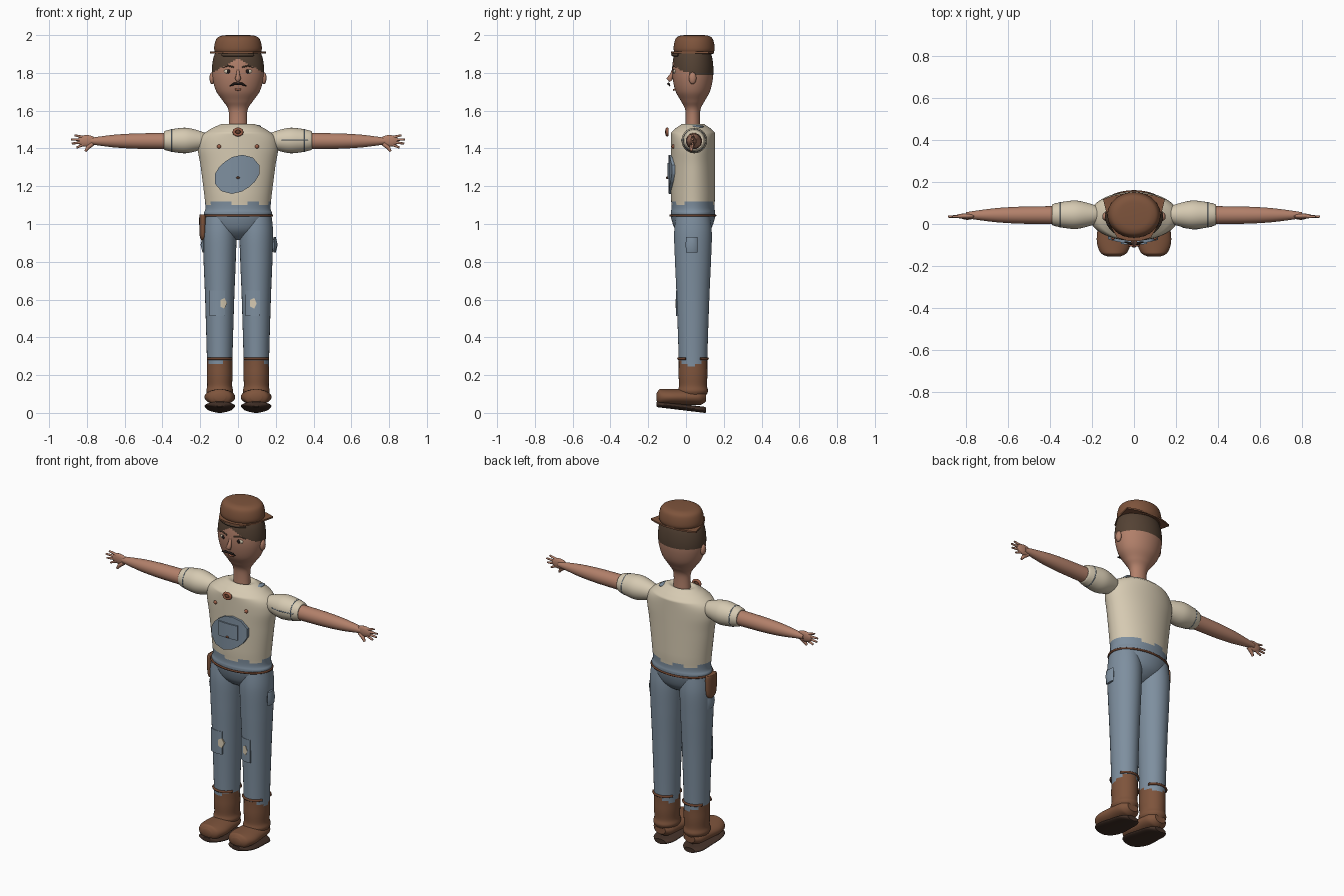
import bpy, bmesh, math
from mathutils import Vector

cube = bpy.data.objects.get("Cube")
if cube:
    bpy.data.objects.remove(cube)


def material(name, *rgb):
    linear = [((c / 255 + .055) / 1.055) ** 2.4 for c in rgb] + [1]
    mat = bpy.data.materials.new(name)
    mat.use_nodes = True
    mat.diffuse_color = linear
    mat.node_tree.nodes["Principled BSDF"].inputs["Base Color"].default_value = linear
    return mat


CREAM = material("cream_cloth", 214, 202, 178)
DENIM = material("blue_denim", 126, 143, 159)
LEATHER = material("brown_leather", 126, 84, 60)
SKIN = material("skin", 178, 128, 106)
HAIR = material("dark_hair", 84, 66, 52)
SOLE = material("dark_sole", 66, 48, 39)
STRAP = material("strap_brown", 104, 64, 44)
BLACK = material("near_black", 35, 28, 26)
COPPER = material("copper", 160, 98, 74)


def finish(bm, name, mats, rule=None):
    """Turn a bmesh into a shaded object, with an optional colour rule."""
    bmesh.ops.recalc_face_normals(bm, faces=bm.faces)
    if rule:
        for face in bm.faces:
            face.material_index = int(rule(face.calc_center_median()))
    mesh = bpy.data.meshes.new(name)
    bm.to_mesh(mesh)
    bm.free()
    for mat in mats:
        mesh.materials.append(mat)
    obj = bpy.data.objects.new(name, mesh)
    bpy.context.collection.objects.link(obj)
    for other in bpy.context.selected_objects:
        other.select_set(False)
    bpy.context.view_layer.objects.active = obj
    obj.select_set(True)
    bpy.ops.object.shade_smooth_by_angle(angle=math.radians(40))


def spline(rows, steps):
    """Smooth curve through rows of numbers."""
    rows = [Vector(row) for row in rows]
    out = []
    for i in range(len(rows) - 1):
        b, c = rows[i], rows[i + 1]
        a, d = rows[max(i - 1, 0)], rows[min(i + 2, len(rows) - 1)]
        for k in range(steps):
            t = k / steps
            out.append(b + t / 2 * (c - a + t * (2 * a - 5 * b + 4 * c - d + t * (3 * (b - c) + d - a))))
    return out + [rows[-1]]


def loft(name, axis, rows, centre, mats, rule=None, ratio=1, deepest=1, lean=0, side=1, steps=8, sides=48):
    """Skin over (position, radius) rows; the second radius follows the ratio up to the deepest."""
    bm = bmesh.new()
    loops = []
    for pos, radius in spline(rows, steps):
        loop = []
        for k in range(sides):
            angle = 2 * math.pi * k / sides
            a = centre[0] + radius * math.cos(angle)
            b = centre[1] + lean * pos + min(radius * ratio, deepest) * math.sin(angle)
            x, y, z = {"x": (pos, a, b), "y": (a, pos, b), "z": (a, b, pos)}[axis]
            loop.append(bm.verts.new((x * side, y, z)))
        loops.append(loop)
    for low, high in zip(loops, loops[1:]):
        for k in range(sides):
            bm.faces.new((low[k], low[k - 1], high[k - 1], high[k]))
    bm.faces.new(loops[0])
    bm.faces.new(loops[-1])
    finish(bm, name, mats, rule)


def thicken(bm, offset):
    """Extrude a sheet into a closed slab."""
    for item in bmesh.ops.extrude_face_region(bm, geom=bm.faces[:])["geom"]:
        if isinstance(item, bmesh.types.BMVert):
            item.co += Vector(offset)


def plate(name, outline, mat, column, lift, thick=.008):
    """Outline in x and z, wrapped on the front of an elliptic column."""
    cx, cy, rx, ry = column
    bm = bmesh.new()
    bm.faces.new([bm.verts.new((x, 0, z)) for x, z in outline])
    for i in range(-16, 17):
        bmesh.ops.bisect_plane(bm, geom=bm.verts[:] + bm.edges[:] + bm.faces[:],
                               plane_co=(i / 80, 0, 0), plane_no=(1, 0, 0))
    for vert in bm.verts:
        across = min(abs(vert.co.x - cx) / rx, .98)
        vert.co.y = cy - ry * math.sqrt(1 - across ** 2) - lift
    thicken(bm, (0, thick, 0))
    finish(bm, name, [mat])


def tube(name, points, radius, mat, cyclic=False, taper=None):
    curve = bpy.data.curves.new(name, "CURVE")
    curve.dimensions = "3D"
    curve.bevel_depth, curve.bevel_resolution, curve.use_fill_caps = radius, 2, True
    line = curve.splines.new("POLY")
    line.points.add(len(points) - 1)
    for i, (point, target) in enumerate(zip(points, line.points)):
        target.co = (*point, 1)
        target.radius = taper[i] if taper else 1
    line.use_cyclic_u, line.use_smooth = cyclic, True
    curve.materials.append(mat)
    bpy.context.collection.objects.link(bpy.data.objects.new(name, curve))


def ball(name, centre, size, mat):
    bm = bmesh.new()
    bmesh.ops.create_uvsphere(bm, u_segments=16, v_segments=10, radius=1)
    for vert in bm.verts:
        vert.co = Vector(centre) + vert.co * Vector(size)
    finish(bm, name, [mat])


def oval(cx, cy, rx, ry, count, start=0, sweep=360, wobble=0):
    """Points along an ellipse or an arc of one, as pairs."""
    points = []
    for k in range(count):
        angle = math.radians(start + sweep * k / count)
        grow = 1 + wobble * math.sin(2 * angle)
        points.append((cx + rx * grow * math.cos(angle), cy + ry * grow * math.sin(angle)))
    return points


def level(pairs, z):
    return [(x, y, z) for x, y in pairs]


def rect(x, z, wide, tall):
    return [(x + i * wide / 2, z + j * tall / 2) for i, j in ((-1, -1), (1, -1), (1, 1), (-1, 1))]


# Torso: shirt with a ragged hem over the waist of the trousers
loft("torso", "z", [(.915, .04), (.94, .1), (.98, .15), (1.05, .18), (1.1, .173), (1.3, .197), (1.4, .213),
                    (1.46, .2), (1.5, .15), (1.52, .11), (1.53, .08), (1.52, .05)], (0, .037), [CREAM, DENIM],
     rule=lambda c: c.z < 1.11 + .008 * math.sin(40 * c.x + 25 * c.y), ratio=.66, deepest=.117, sides=64)
tube("belt", level(oval(0, .036, .181, .119, 48), 1.045), .006, STRAP, cyclic=True)
loft("belt_pouch", "z", [(.91, .006), (.94, .018), (1.04, .02), (1.05, .014)], (-.185, .03), [LEATHER], ratio=2.3)

# Neck and head, with the hair coloured above the hairline
loft("head", "z", [(1.5, .05), (1.6, .05), (1.65, .079), (1.7, .114), (1.76, .133), (1.82, .138), (1.88, .13),
                   (1.93, .11)], (0, .036), [SKIN, HAIR], ratio=.79, sides=64,
     rule=lambda c: c.z > (1.79 if c.y > .02 else 1.875 - .55 * abs(c.x)))
tube("nose", [(0, -.062, 1.83), (0, -.076, 1.79), (0, -.088, 1.77), (0, -.08, 1.757)], .016, SKIN,
     taper=[.4, .6, 1, .6])
tube("lips", [(-.016, -.062, 1.712), (0, -.064, 1.71), (.016, -.062, 1.712)], .005, COPPER)

# Flat crowned cap with a flaring brim and a short dark visor
loft("cap_crown", "z", [(1.9, .116), (1.925, .126), (1.96, .122), (1.985, .11), (1.997, .085), (2, .05)],
     (0, .043), [LEATHER], ratio=.86)
brim = bmesh.new()
half = [(.03, -.08), (.08, -.065), (.118, 0), (.147, .118), (.1, .135), (.04, .147)]
brim.faces.new([brim.verts.new((x, y, 1.903)) for x, y in half + [(-x, y) for x, y in reversed(half)]])
thicken(brim, (0, 0, .009))
finish(brim, "cap_brim", [LEATHER])
tube("cap_visor", level(oval(0, .04, .115, .11, 16, start=225, sweep=95), 1.896), .009, HAIR)

# Shirt details
belly = (0, .038, .22, .118)
plate("belly_patch", oval(-.005, 1.263, .118, .1, 14, wobble=.14), DENIM, belly, lift=.012, thick=.016)
plate("belly_pocket", rect(0, 1.28, .125, .085), DENIM, belly, lift=.019)
ball("pocket_button", (0, -.1, 1.245), (.01, .006, .006), STRAP)
tube("brooch_ring", [(x, -.1, z) for x, z in oval(0, 1.487, .022, .016, 12)], .008, COPPER, cyclic=True)
ball("brooch_stone", (0, -.102, 1.487), (.013, .01, .012), STRAP)
ball("shoulder_patch", (.105, .06, 1.516), (.016, .035, .008), DENIM)
tube("sleeve_stitch", [(.23, -.015, 1.445), (.29, -.024, 1.445), (.37, -.01, 1.445)], .003, DENIM)

for s, side in ((1, "left"), (-1, "right")):
    # Face features and shirt buttons
    ball(side + "_eye", (.05 * s, -.058, 1.808), (.024, .01, .013), CREAM)
    ball(side + "_iris", (.05 * s, -.065, 1.808), (.01, .006, .011), BLACK)
    tube(side + "_eyebrow", [(.022 * s, -.071, 1.83), (.055 * s, -.065, 1.838), (.085 * s, -.05, 1.826)],
         .004, HAIR, taper=[1, 1, .4])
    tube(side + "_moustache", [(0, -.094, 1.742), (.02 * s, -.092, 1.742), (.045 * s, -.085, 1.73)],
         .007, BLACK, taper=[.8, 1, .3])
    ball(side + "_ear", (.137 * s, .035, 1.772), (.014, .02, .032), SKIN)
    ball(side + "_shirt_button", (.1 * s, -.066, 1.41), (.011, .01, .011), COPPER)

    # Puffed sleeve, forearm and hand with the thumb down
    loft(side + "_sleeve", "x", [(.15, .03), (.2, .05), (.27, .067), (.33, .063), (.385, .051), (.39, .04)],
         (.044, 1.442), [CREAM], side=s)
    tube(side + "_cuff_seam", [(.352 * s, y, z) for y, z in oval(.044, 1.442, .058, .058, 24)], .003, DENIM,
         cyclic=True)
    loft(side + "_forearm", "x", [(.37, .043), (.45, .042), (.55, .04), (.65, .034), (.74, .023), (.8, .014)],
         (.042, 1.439), [SKIN], side=s, sides=24)
    ball(side + "_palm", (.8 * s, .037, 1.44), (.05, .013, .031), SKIN)
    for i, tip in enumerate((.865, .885, .88, .855)):
        tube(f"{side}_finger_{i + 1}", [(.815 * s, .036, 1.458 - .012 * i), (tip * s, .035, 1.47 - .022 * i)],
             .0085, SKIN, taper=[1, .6])
    tube(side + "_thumb", [(.77 * s, .035, 1.425), (.795 * s, .03, 1.405), (.808 * s, .027, 1.385)],
         .012, SKIN, taper=[1, .9, .5])

    # Trouser leg tucked raggedly into the boot shaft
    loft(side + "_leg", "z", [(.09, .06), (.115, .071), (.145, .066), (.2, .068), (.3, .068), (.6, .077),
                              (.8, .085), (.95, .089), (1.05, .08)], (.097, .037), [DENIM, LEATHER], ratio=1.12,
         rule=lambda c: c.z < .268 + .018 * math.sin(30 * c.y + 12 * c.x + 2), side=s)
    for where, start in (("front", 210), ("back", 30)):
        tube(f"{side}_{where}_leg_strap", level(oval(.097 * s, .037, .071, .077, 14, start, sweep=130), .287),
             .007, STRAP)

    # Foot and separate toe-up sole
    outline = [(-.155, .03), (-.135, .064), (-.08, .081), (0, .074), (.07, .064), (.105, .035)]
    loft(side + "_foot", "y", outline, (.096, .084), [LEATHER], ratio=.7, deepest=.042, side=s)
    loft(side + "_sole", "y", outline, (.096, .028), [SOLE], ratio=.4, deepest=.016, lean=-.12, side=s)

    # Knee patch with a torn pale hole, and a hip pocket
    leg = (.099 * s, .04, .085, .084)
    patch_x, wide, hole_x = (.078, .075, .08) if s > 0 else (-.11, .08, -.077)
    plate(side + "_knee_patch", rect(patch_x, .58, wide, .135), DENIM, leg, lift=.009)
    plate(side + "_knee_hole", oval(hole_x, .58, .019, .03, 5), CREAM, leg, lift=.011)
    loft(side + "_hip_pocket", "z", [(.85, .006), (.89, .016), (.93, .006)],
         (.194 if s > 0 else -.182, .03), [DENIM], ratio=5, deepest=.032, steps=1, sides=8)
